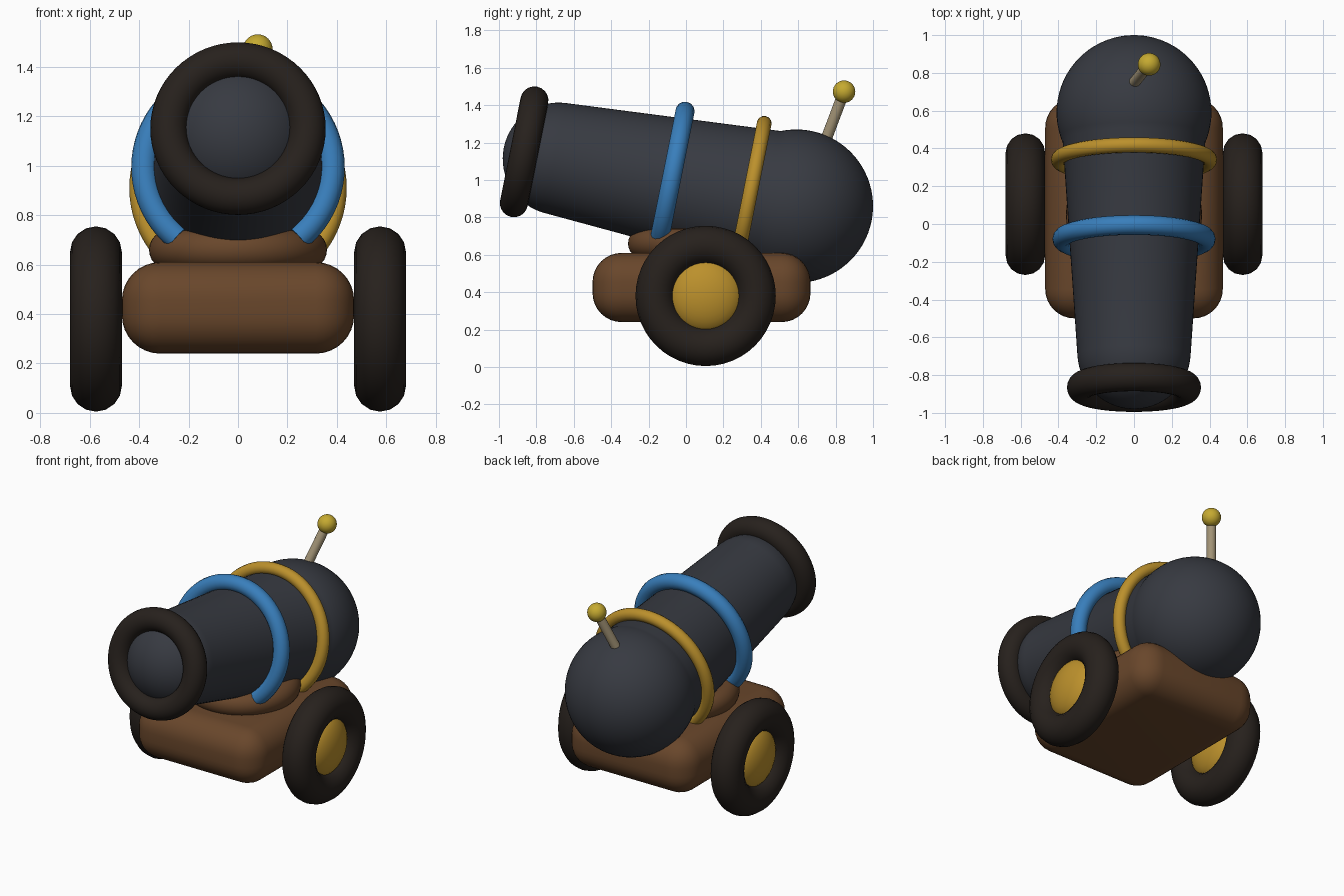
import bpy, bmesh
from math import pi, sin, cos, radians
from mathutils import Vector, Matrix

if "Cube" in bpy.data.objects:
    bpy.data.objects.remove(bpy.data.objects["Cube"])

def material(name, rgb):
    m = bpy.data.materials.new(name)
    m.diffuse_color = (*rgb, 1)
    m.use_nodes = True
    m.node_tree.nodes["Principled BSDF"].inputs["Base Color"].default_value = m.diffuse_color
    return m

IRON = material("iron", (0.038, 0.042, 0.053))
RUBBER = material("dark_rim", (0.02, 0.015, 0.012))
WOOD = material("wood", (0.14, 0.062, 0.024))
BLUE = material("blue", (0.04, 0.21, 0.50))
GOLD = material("gold", (0.50, 0.28, 0.025))
CORD = material("cord", (0.42, 0.34, 0.21))
SPARK = material("spark", (0.56, 0.40, 0.03))

def finish(name, mat, angle=50):
    ob = bpy.context.object
    ob.name = name
    ob.data.materials.append(mat)
    bpy.ops.object.shade_smooth_by_angle(angle=radians(angle))
    return ob

def from_bmesh(name, bm, mat, matrix=Matrix(), angle=50):
    me = bpy.data.meshes.new(name)
    bmesh.ops.recalc_face_normals(bm, faces=bm.faces)
    bm.to_mesh(me)
    bm.free()
    ob = bpy.data.objects.new(name, me)
    bpy.context.collection.objects.link(ob)
    ob.matrix_world = matrix
    bpy.ops.object.select_all(action='DESELECT')
    bpy.context.view_layer.objects.active = ob
    ob.select_set(True)
    return finish(name, mat, angle)

def lathe(name, profile, mat, matrix=Matrix(), steps=64, angle=50):
    """Spin (radius, height) points round local z."""
    bm = bmesh.new()
    vs = [bm.verts.new((r, 0, z)) for r, z in profile]
    es = [bm.edges.new(p) for p in zip(vs, vs[1:])]
    bmesh.ops.spin(bm, geom=vs + es, cent=(0, 0, 0), axis=(0, 0, 1),
                   angle=2 * pi, steps=steps)
    bmesh.ops.remove_doubles(bm, verts=bm.verts, dist=1e-4)
    return from_bmesh(name, bm, mat, matrix, angle)

def arc(cz, r, a0, a1, n):
    pts = [radians(a0 + (a1 - a0) * i / n) for i in range(n + 1)]
    return [(max(r * cos(a), 0), cz + r * sin(a)) for a in pts]

# Barrel frame: origin at the breech centre, local z towards the muzzle
TILT = 0.197
BARREL = Matrix.Translation((0, 0.59, 0.86)) @ Matrix.Rotation(pi / 2 - TILT, 4, 'X')

# Barrel: round breech, tapered tube, domed muzzle
lathe("barrel", arc(0, 0.41, -90, 23, 24) + arc(1.295, 0.30, 4, 90, 16),
      IRON, BARREL, angle=60)

# Muzzle rim
bpy.ops.mesh.primitive_torus_add(major_radius=0.28, minor_radius=0.075,
                                 major_segments=64, minor_segments=20)
finish("muzzle_rim", RUBBER).matrix_world = BARREL @ Matrix.Translation((0, 0, 1.484))

# Barrel bands, open at the bottom where the saddle sits
def band(name, t, radius, thick, mat, gap=40):
    cu = bpy.data.curves.new(name, 'CURVE')
    cu.dimensions = '3D'
    cu.bevel_depth, cu.bevel_resolution, cu.use_fill_caps = thick, 5, True
    sp = cu.splines.new('POLY')
    n = 56
    sp.points.add(n)
    for i, p in enumerate(sp.points):
        a = radians(-90 + gap + (360 - 2 * gap) * i / n)
        p.co = (radius * cos(a), radius * sin(a), 0, 1)
    ob = bpy.data.objects.new(name, cu)
    bpy.context.collection.objects.link(ob)
    ob.matrix_world = BARREL @ Matrix.Translation((0, 0, t))
    bpy.ops.object.select_all(action='DESELECT')
    bpy.context.view_layer.objects.active = ob
    ob.select_set(True)
    bpy.ops.object.convert(target='MESH')
    finish(name, mat)

band("front_band", 0.683, 0.38, 0.052, BLUE)
band("rear_band", 0.255, 0.40, 0.04, GOLD)

# Carriage: rounded block
bm = bmesh.new()
bmesh.ops.create_cube(bm, size=1)
bmesh.ops.scale(bm, vec=(0.94, 1.165, 0.37), verts=bm.verts)
bmesh.ops.bevel(bm, geom=bm.edges[:], offset=0.155, segments=8, profile=0.5, affect='EDGES')
from_bmesh("carriage", bm, WOOD, Matrix.Translation((0, 0.083, 0.425)))

# Saddle: rounded disc between carriage and barrel
lathe("saddle", [(0, -0.09)] + [(0.28 + r, z) for r, z in arc(0, 0.08, -90, 90, 12)]
      + [(0, 0.09)], WOOD, Matrix.Translation((0, 0.05, 0.66)))

# Wheels: fat tyre with a domed hub
for side, s in (("right", 1), ("left", -1)):
    place = Matrix.Translation((s * 0.575, 0.105, 0.38)) @ Matrix.Rotation(pi / 2, 4, 'Y')
    bpy.ops.mesh.primitive_torus_add(major_radius=0.27, minor_radius=0.105,
                                     major_segments=48, minor_segments=16)
    finish(side + "_tyre", RUBBER).matrix_world = place
    hub = [(r, z * 0.53) for r, z in arc(0, 0.2, -90, 90, 16)]
    lathe(side + "_hub", hub, GOLD, place, 40)

# Fuse cord with a ball on its tip
base, tip = Vector((-0.01, 0.735, 1.18)), Vector((0.08, 0.845, 1.472))
d = tip - base
bpy.ops.mesh.primitive_cylinder_add(vertices=24, radius=0.03, depth=d.length,
                                    location=(base + tip) / 2,
                                    rotation=d.to_track_quat('Z', 'Y').to_euler())
finish("fuse", CORD)
bpy.ops.mesh.primitive_uv_sphere_add(segments=32, ring_count=16, radius=0.06, location=tip)
finish("fuse_tip", SPARK)
